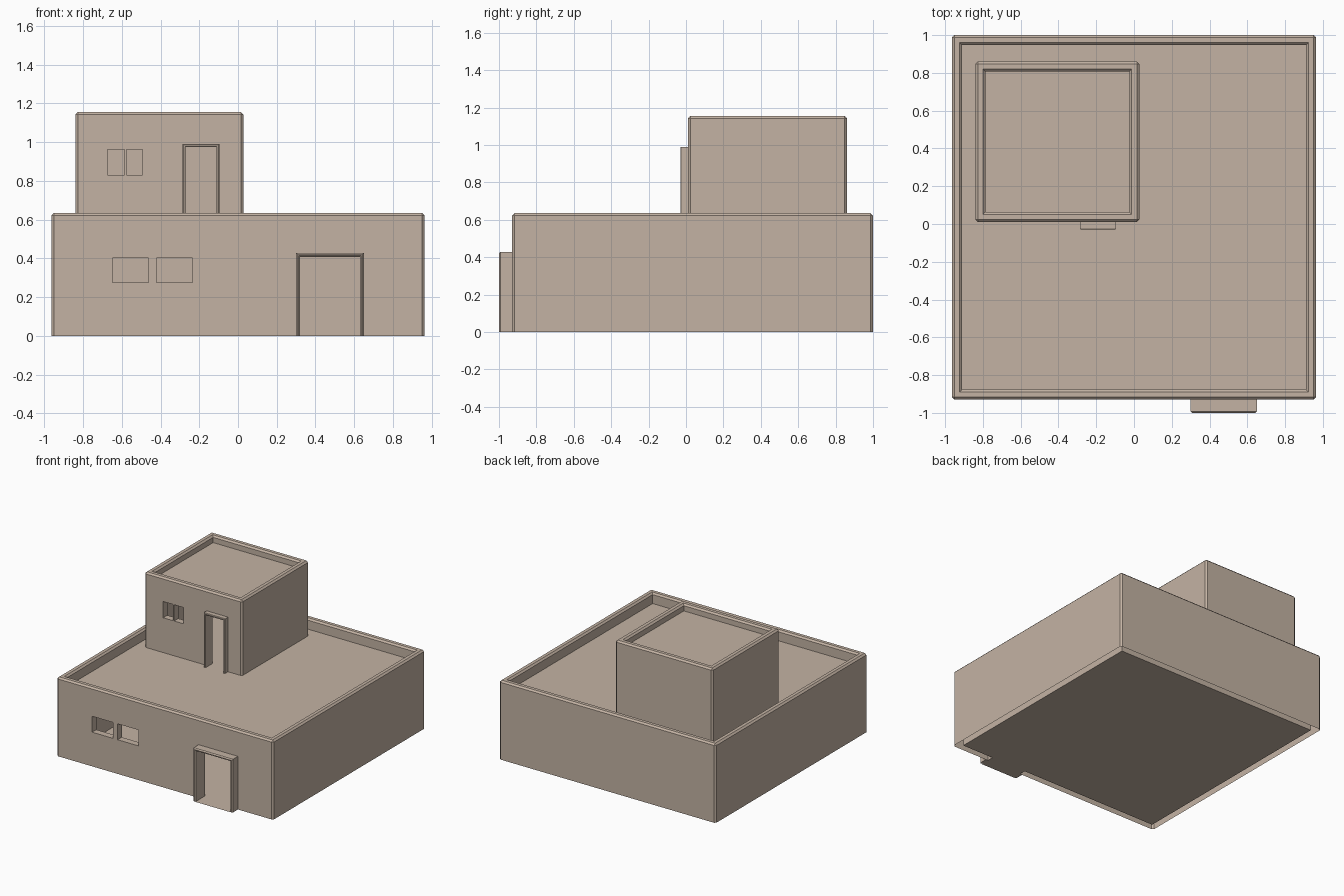
import bpy, bmesh

if "Cube" in bpy.data.objects:
    bpy.data.objects.remove(bpy.data.objects["Cube"])

BEVEL = 0.013
plaster = bpy.data.materials.new("plaster")
plaster.diffuse_color = (0.55, 0.45, 0.37, 1)
plaster.use_nodes = True
plaster.node_tree.nodes["Principled BSDF"].inputs["Base Color"].default_value = plaster.diffuse_color


def link(name, bm):
    me = bpy.data.meshes.new(name)
    bm.normal_update()
    bm.to_mesh(me)
    bm.free()
    me.materials.append(plaster)
    ob = bpy.data.objects.new(name, me)
    bpy.context.collection.objects.link(ob)
    return ob


def box(bm, x0, x1, y0, y1, z0, z1):
    vs = bmesh.ops.create_cube(bm, size=1)["verts"]
    for v in vs:
        v.co.x = x0 if v.co.x < 0 else x1
        v.co.y = y0 if v.co.y < 0 else y1
        v.co.z = z0 if v.co.z < 0 else z1


def walls(name, x0, x1, y0, y1, z0, z1, t, openings):
    """Bevelled ring of four walls with openings cut in the front, open underneath."""
    bm = bmesh.new()
    rings = []
    for d, z in ((0, z0), (0, z1), (t, z1), (t, z0)):
        rings.append([bm.verts.new((x, y, z)) for x, y in
                      ((x0 + d, y0 + d), (x1 - d, y0 + d), (x1 - d, y1 - d), (x0 + d, y1 - d))])
    for a, b in zip(rings, rings[1:] + rings[:1]):
        for i in range(4):
            j = (i + 1) % 4
            bm.faces.new((a[i], a[j], b[j], b[i]))
    bmesh.ops.recalc_face_normals(bm, faces=bm.faces)
    # soften the parapet rim and outer corners
    outer = set(rings[0] + rings[1])
    edges = []
    for e in bm.edges:
        zs = [v.co.z for v in e.verts]
        same_ring = any(e.verts[0] in r and e.verts[1] in r for r in (rings[1], rings[2]))
        corner = max(zs) - min(zs) > 0.1 and all(v in outer for v in e.verts)
        if same_ring or corner:
            edges.append(e)
    bmesh.ops.bevel(bm, geom=edges, offset=BEVEL, segments=1, profile=0.5, affect='EDGES')
    ob = link(name, bm)

    # cut windows and doorway
    cut = bmesh.new()
    for a, b, c, d in openings:
        box(cut, a, b, y0 - 0.05, y0 + t + 0.05, c, d)
    cutter = link(name + "_cutter", cut)
    mod = ob.modifiers.new("openings", 'BOOLEAN')
    mod.operation, mod.solver, mod.object = 'DIFFERENCE', 'EXACT', cutter
    dg = bpy.context.evaluated_depsgraph_get()
    me = bpy.data.meshes.new_from_object(ob.evaluated_get(dg))
    ob.modifiers.clear()
    ob.data = me
    bpy.data.objects.remove(cutter)

    # leave the underside of the walls open
    bm = bmesh.new()
    bm.from_mesh(me)
    low = [f for f in bm.faces if all(abs(v.co.z - z0) < 1e-4 for v in f.verts)]
    bmesh.ops.delete(bm, geom=low, context='FACES')
    bm.to_mesh(me)
    bm.free()


def door_frame(name, x0, x1, z0, z1, y0, y1, t, bevel):
    """Projecting surround: an upside-down U profile pushed out from the wall."""
    bm = bmesh.new()
    prof = [(x0, z0), (x0 + t, z0), (x0 + t, z1 - t), (x1 - t, z1 - t),
            (x1 - t, z0), (x1, z0), (x1, z1), (x0, z1)]
    f = bm.faces.new([bm.verts.new((x, y0, z)) for x, z in prof])
    ext = bmesh.ops.extrude_face_region(bm, geom=[f], use_keep_orig=True)["geom"]
    for v in ext:
        if isinstance(v, bmesh.types.BMVert):
            v.co.y = y1
    bmesh.ops.recalc_face_normals(bm, faces=bm.faces)
    edges = [e for e in bm.edges
             if all(abs(v.co.y - y0) < 1e-5 for v in e.verts)
             and not all(abs(v.co.z - z0) < 1e-5 for v in e.verts)]
    bmesh.ops.bevel(bm, geom=edges, offset=bevel, segments=1, profile=0.5, affect='EDGES')
    link(name, bm)


def sheet(name, z, *rects):
    bm = bmesh.new()
    for x0, x1, y0, y1 in rects:
        bm.faces.new([bm.verts.new((x, y, z)) for x, y in ((x0, y0), (x1, y0), (x1, y1), (x0, y1))])
    link(name, bm)


# ground storey: walls, floor running out through the doorway, flat roof
walls("lower_walls", -0.964, 0.964, -0.93, 1.0, 0, 0.635, 0.053,
      [(-0.648, -0.462, 0.275, 0.403), (-0.421, -0.236, 0.275, 0.403), (0.320, 0.630, -0.1, 0.408)])
door_frame("lower_door_frame", 0.300, 0.650, 0, 0.428, -1.0, -0.928, 0.02, 0.008)
sheet("lower_floor", 0.0, (-0.911, 0.911, -0.877, 0.947), (0.320, 0.630, -1.0, -0.877))
sheet("lower_roof", 0.55, (-0.93, 0.93, -0.90, 0.97))

# roof room: walls, doorway and flat roof
walls("upper_walls", -0.840, 0.028, 0.010, 0.861, 0.55, 1.155, 0.053,
      [(-0.674, -0.586, 0.83, 0.961), (-0.576, -0.492, 0.83, 0.961), (-0.27, -0.112, 0.5, 0.974)])
door_frame("upper_door_frame", -0.286, -0.096, 0.55, 0.99, -0.03, 0.014, 0.016, 0.004)
sheet("upper_roof", 1.10, (-0.81, -0.002, 0.04, 0.83))
